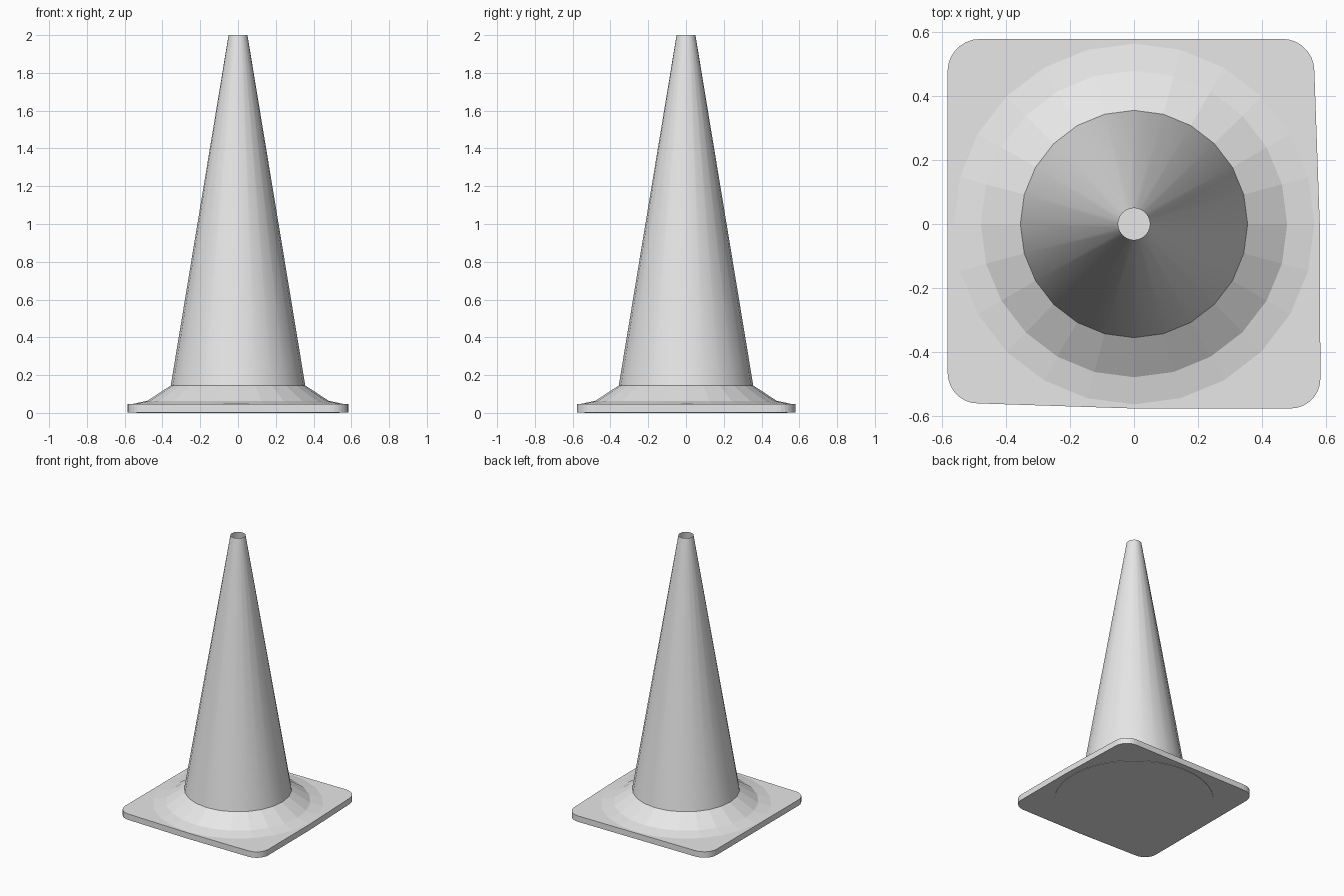
import bpy
import bmesh
from math import cos, sin, pi, radians
from mathutils import Vector

SIDES = 24

cube = bpy.data.objects.get("Cube")
if cube:
    bpy.data.objects.remove(cube, do_unlink=True)

# Single plain grey
grey = bpy.data.materials.new("light_grey")
grey.use_nodes = True
grey.diffuse_color = (0.8, 0.8, 0.8, 1)
grey.node_tree.nodes["Principled BSDF"].inputs["Base Color"].default_value = (0.8, 0.8, 0.8, 1)


def add_object(name, bm, smooth=False):
    mesh = bpy.data.meshes.new(name)
    bm.to_mesh(mesh)
    bm.free()
    mesh.materials.append(grey)
    obj = bpy.data.objects.new(name, mesh)
    bpy.context.collection.objects.link(obj)
    for face in mesh.polygons:
        face.use_smooth = smooth
    return obj


def lathe(name, profile, smooth=False):
    """Open shell of revolution through (radius, height) points."""
    bm = bmesh.new()
    rings = [[bm.verts.new((r * cos(2 * pi * i / SIDES), r * sin(2 * pi * i / SIDES), z))
              for i in range(SIDES)] for r, z in profile]
    for low, high in zip(rings, rings[1:]):
        for i in range(SIDES):
            j = (i + 1) % SIDES
            bm.faces.new((low[i], low[j], high[j], high[i]))
    return add_object(name, bm, smooth)


def slab(name, outline, bottom, top):
    """Closed prism over a flat counter-clockwise outline."""
    bm = bmesh.new()
    face = bm.faces.new([bm.verts.new((x, y, bottom)) for x, y in outline])
    result = bmesh.ops.extrude_face_region(bm, geom=[face], use_keep_orig=True)
    moved = [v for v in result["geom"] if isinstance(v, bmesh.types.BMVert)]
    bmesh.ops.translate(bm, verts=moved, vec=(0, 0, top - bottom))
    bmesh.ops.recalc_face_normals(bm, faces=bm.faces)
    return add_object(name, bm)


def corner(start, control, end, steps=7):
    """Rounded corner running from start to end around a quarter ellipse."""
    s, c, e = Vector(start), Vector(control), Vector(end)
    centre = s + e - c
    return [centre + (s - centre) * cos(t * pi / 2 / steps) + (e - centre) * sin(t * pi / 2 / steps)
            for t in range(steps + 1)]


# Slightly worn square base plate with rounded corners
outline = corner((0.565, 0.48), (0.565, 0.58), (0.465, 0.58))
outline += corner((-0.48, 0.58), (-0.584, 0.58), (-0.584, 0.48))
outline += corner((-0.584, -0.465), (-0.584, -0.562), (-0.49, -0.562))
outline.append(Vector((0, -0.578)))
outline += corner((0.49, -0.578), (0.584, -0.578), (0.584, -0.485))
outline.append(Vector((0.582, 0)))
slab("base_plate", outline, 0.003, 0.046)

# Round panel under the base
panel = [(0.537 * cos(2 * pi * i / 48), 0.537 * sin(2 * pi * i / 48)) for i in range(48)]
slab("underside_panel", panel, 0, 0.003)

# Gentle rise and steeper skirt around the cone foot
lathe("base_rise", [(0.565, 0.046), (0.48, 0.064)])
lathe("cone_skirt", [(0.48, 0.064), (0.356, 0.145)])

# Tall hollow cone, open at the tip
lathe("cone_body", [(0.356, 0.145), (0.05, 2.0)], smooth=True)
